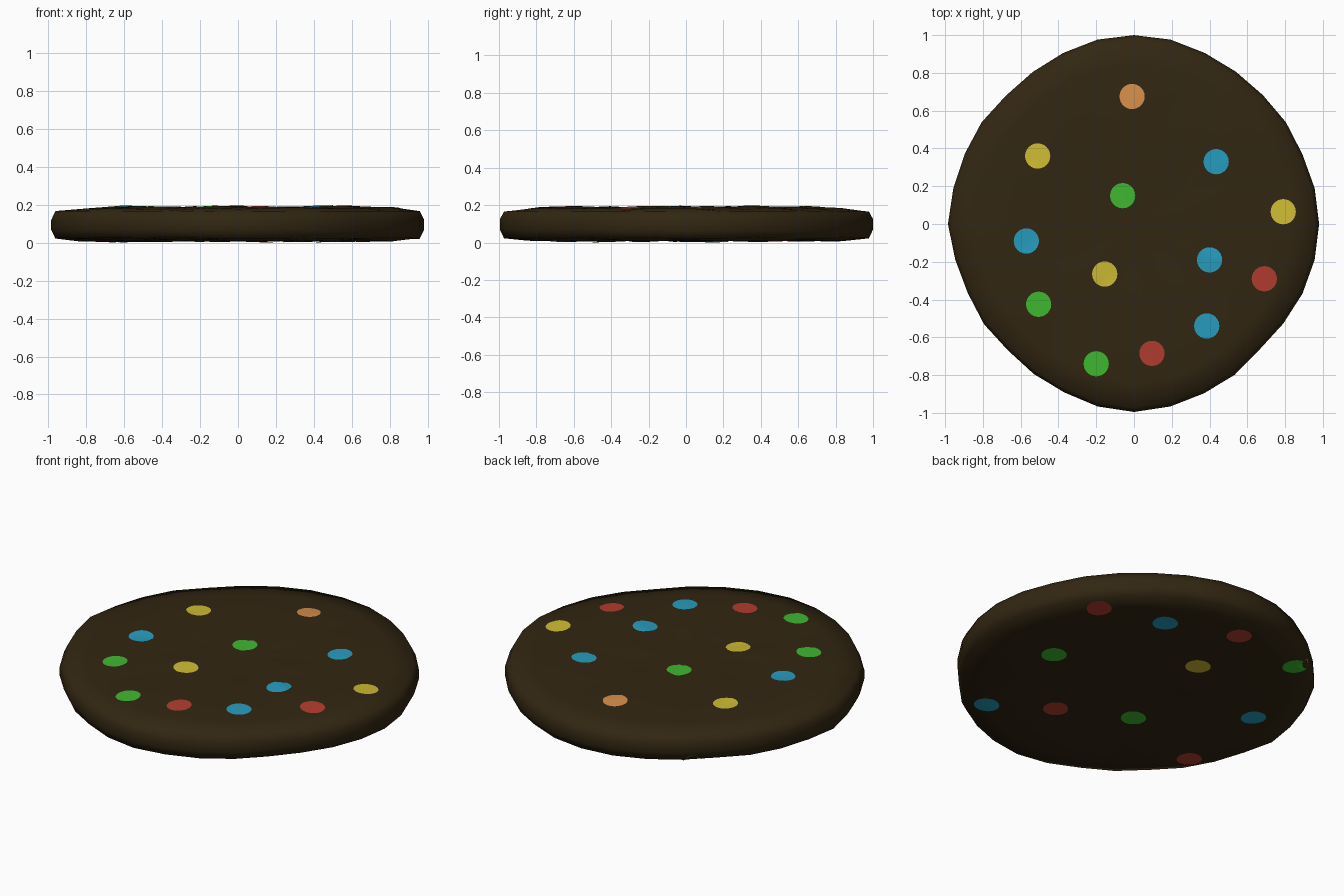
import bpy, bmesh, math, random
from mathutils import Vector
from mathutils.bvhtree import BVHTree

if "Cube" in bpy.data.objects:
    bpy.data.objects.remove(bpy.data.objects["Cube"])

random.seed(4)


def material(name, rgb):
    m = bpy.data.materials.new(name)
    m.diffuse_color = (*rgb, 1)
    m.use_nodes = True
    m.node_tree.nodes["Principled BSDF"].inputs["Base Color"].default_value = m.diffuse_color
    return m


MATS = {
    "brown": material("chocolate brown", (.032, .0195, .006)),
    "yellow": material("candy yellow", (.62, .50, .033)),
    "blue": material("candy blue", (.02, .34, .52)),
    "green": material("candy green", (.05, .48, .03)),
    "red": material("candy red", (.45, .046, .03)),
    "orange": material("candy orange", (.66, .27, .07)),
}

# Uneven outline: radius at 32 equal angles, counter-clockwise from +x
OUTLINE = [.98, .975, .965, .968, .965, .97, .98, .995,
           1.0, .995, .98, .967, .96, .97, .97, .975,
           .985, .965, .953, .955, .945, .955, .965, .985,
           .995, .985, .97, .96, .94, .95, .965, .975]
# Rounded cross-section: (fraction of radius, height, bumpiness), bottom to top
PROFILE = [(.3, .009, .003), (.62, .005, .005), (.85, .010, .005), (.978, .022, .003),
           (1, .065, .003), (1, .12, .003), (.978, .165, .002), (.85, .178, .006),
           (.62, .189, .006), (.3, .181, .006)]
N = len(OUTLINE)

# Cookie body: rings joined by quads, with a fan at the bottom and top centre
bm = bmesh.new()
rings = []
for frac, z, bump in PROFILE:
    ring = []
    for i, r in enumerate(OUTLINE):
        a = math.tau * i / N
        h = z + random.uniform(-bump, bump)
        ring.append(bm.verts.new((r * frac * math.cos(a), r * frac * math.sin(a), max(h, 0))))
    rings.append(ring)
for lo, hi in zip(rings, rings[1:]):
    for i in range(N):
        j = (i + 1) % N
        bm.faces.new((lo[i], lo[j], hi[j], hi[i]))
bottom, top = bm.verts.new((0, 0, .01)), bm.verts.new((0, 0, .178))
for i in range(N):
    j = (i + 1) % N
    bm.faces.new((bottom, rings[0][j], rings[0][i]))
    bm.faces.new((top, rings[-1][i], rings[-1][j]))
bmesh.ops.triangulate(bm, faces=bm.faces[:])
tree = BVHTree.FromBMesh(bm)


def finish(bm, name, mat):
    for f in bm.faces:
        f.smooth = True
    me = bpy.data.meshes.new(name)
    bm.to_mesh(me)
    bm.free()
    me.materials.append(mat)
    bpy.context.collection.objects.link(bpy.data.objects.new(name, me))


finish(bm, "cookie", MATS["brown"])


# Candy dots: thin discs that follow the cookie surface
def dot(name, x, y, colour, side, radius, segs=24):
    bm = bmesh.new()

    def point(px, py):
        hit = tree.ray_cast(Vector((px, py, side)), Vector((0, 0, -side)))[0]
        return bm.verts.new((px, py, max(hit.z + side * .003, 0)))

    centre = point(x, y)
    rings = [[point(x + r * math.cos(math.tau * i / segs), y + r * math.sin(math.tau * i / segs))
              for i in range(segs)] for r in (radius / 2, radius)]
    for i in range(segs):
        j = (i + 1) % segs
        for face in ((centre, rings[0][i], rings[0][j]),
                     (rings[0][i], rings[1][i], rings[1][j], rings[0][j])):
            bm.faces.new(face if side > 0 else face[::-1])
    finish(bm, name, MATS[colour])


TOP_DOTS = [(-.01, .675, "orange"), (-.51, .36, "yellow"), (.435, .33, "blue"),
            (-.06, .15, "green"), (.79, .065, "yellow"), (-.57, -.09, "blue"),
            (-.155, -.265, "yellow"), (.40, -.19, "blue"), (.69, -.29, "red"),
            (-.505, -.425, "green"), (.385, -.54, "blue"), (.095, -.685, "red"),
            (-.20, -.74, "green")]
BOTTOM_DOTS = [(.68, .52, "red"), (.31, .63, "blue"), (-.08, .78, "red"),
               (.55, -.01, "green"), (-.12, .39, "yellow"), (-.53, .71, "green"),
               (.48, -.655, "blue"), (.175, -.445, "red"), (-.21, -.255, "green"),
               (-.70, .16, "blue"), (-.73, -.41, "red")]
for x, y, c in TOP_DOTS:
    dot("top_candy", x, y, c, 1, .067)
for x, y, c in BOTTOM_DOTS:
    dot("bottom_candy", x, y, c, -1, .071)

# Leave the bottom dots clear of the cookie and stand the model on z = 0
for ob in bpy.data.objects:
    if ob.name.startswith("bottom_candy"):
        ob.location.z = -.002
for ob in bpy.data.objects:
    ob.location.z += .002
